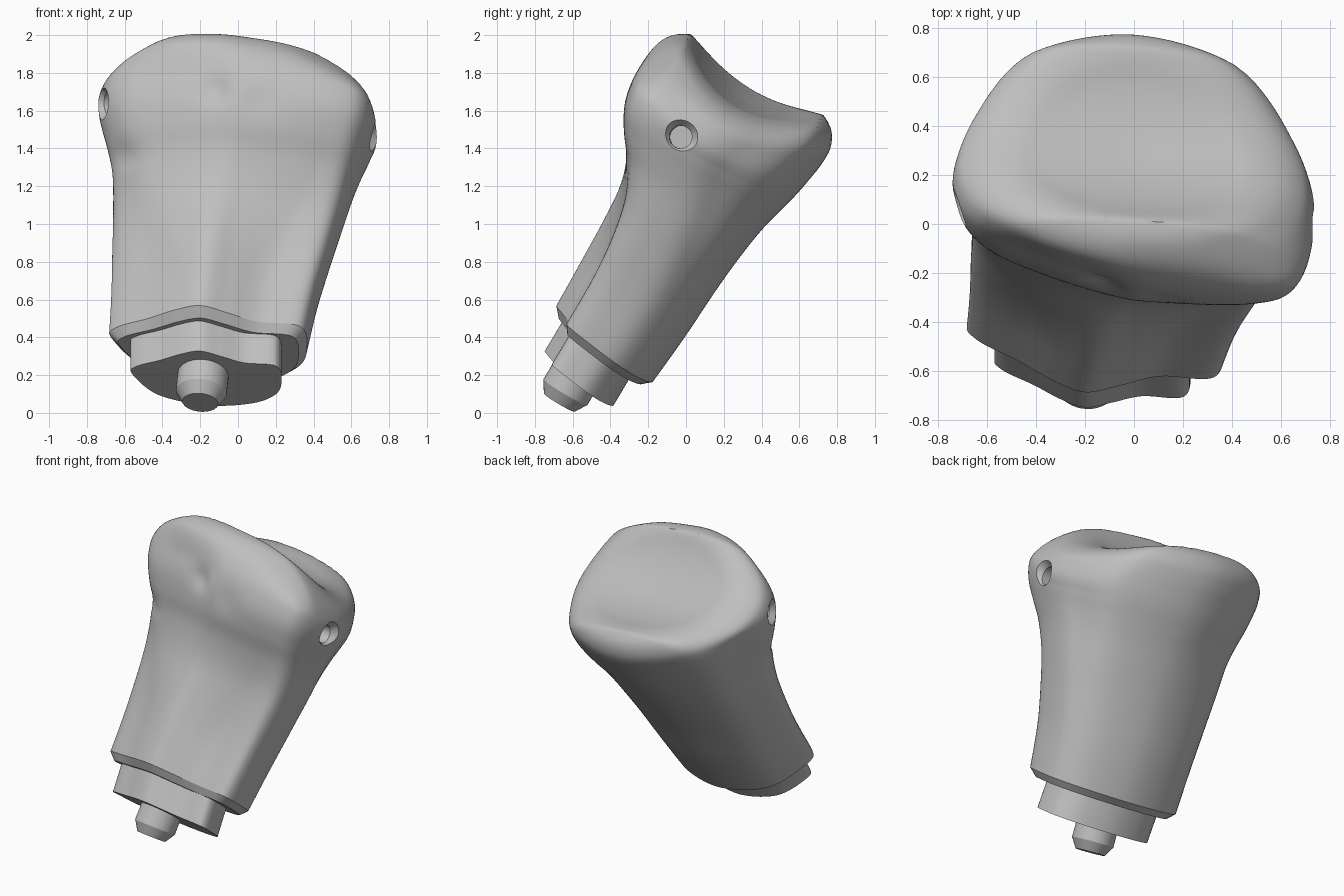
import bpy, bmesh
from math import sin, cos, radians, exp
from mathutils import Vector
from mathutils.bvhtree import BVHTree

cube = bpy.data.objects.get("Cube")
if cube:
    bpy.data.objects.remove(cube, do_unlink=True)

S, C = sin(radians(30.7)), cos(radians(30.7))   # backward lean of the shaft
AXIS = Vector((0.09, S, C)).normalized()

grey = bpy.data.materials.new("matte grey")
grey.use_nodes = True
grey.diffuse_color = (0.52, 0.52, 0.52, 1)
grey.node_tree.nodes["Principled BSDF"].inputs["Base Color"].default_value = (0.52, 0.52, 0.52, 1)


def clamp(v):
    return max(0.0, min(1.0, v))


def smooth(lo, hi, v):
    t = clamp((v - lo) / (hi - lo))
    return t * t * (3 - 2 * t)


def spline(pts, steps, closed):
    """Catmull-Rom curve through tuples of any size."""
    n, out = len(pts), []
    pick = (lambda i: pts[i % n]) if closed else (lambda i: pts[max(0, min(n - 1, i))])
    for i in range(n if closed else n - 1):
        p = [pick(i + k) for k in (-1, 0, 1, 2)]
        for s in range(steps):
            t = s / steps
            out.append(tuple(
                0.5 * (2 * b + (c - a) * t + (2 * a - 5 * b + 4 * c - d) * t * t
                       + (3 * b - a - 3 * c + d) * t ** 3)
                for a, b, c, d in zip(*p)))
    return out if closed else out + [pts[-1]]


def place(x, b, level):
    """Leaning frame (sideways, depth, height along shaft) to world."""
    a = level - (0.09 + 0.04 * clamp(level / 1.5)) * (x + 0.15)
    return Vector((x, S * a + C * b, C * a - S * b))


def finish(name, bm):
    bmesh.ops.recalc_face_normals(bm, faces=bm.faces)
    mesh = bpy.data.meshes.new(name)
    bm.to_mesh(mesh)
    bm.free()
    mesh.materials.append(grey)
    ob = bpy.data.objects.new(name, mesh)
    bpy.context.collection.objects.link(ob)
    return ob


def activate(ob):
    bpy.ops.object.select_all(action='DESELECT')
    ob.select_set(True)
    bpy.context.view_layer.objects.active = ob


def shade(ob):
    activate(ob)
    bpy.ops.object.shade_smooth_by_angle(angle=radians(30))


def skin(rings, flat_top=True):
    """Bridge rings of points and close both ends."""
    bm = bmesh.new()
    loops = [[bm.verts.new(p) for p in r] for r in rings]
    n = len(loops[0])
    for lo, hi in zip(loops, loops[1:]):
        for i in range(n):
            j = (i + 1) % n
            bm.faces.new((lo[i], lo[j], hi[j], hi[i]))
    bm.faces.new(loops[0][::-1])
    if flat_top:
        bm.faces.new(loops[-1])
    else:
        mid = bm.verts.new(sum((v.co for v in loops[-1]), Vector()) / n)
        for i in range(n):
            bm.faces.new((loops[-1][i], loops[-1][(i + 1) % n], mid))
    return bm


# Cross-sections of shaft, head and crown, starting at the back
shaft_outline = spline([
    (0, 1), (.6, .8), (.92, .4), (1, -.1), (.93, -.66), (.5, -.69), (.18, -.87),
    (-.09, -1), (-.34, -.84), (-.62, -.55), (-.95, -.24), (-1, .05), (-.65, .75)], 8, True)
head_outline = spline([
    (0, 1), (.66, .73), (.92, .22), (1, -.2), (.93, -.78), (.7, -.97), (.14, -1),
    (-.14, -.93), (-.55, -.76), (-.89, -.54), (-1, -.16), (-.89, .25), (-.65, .74)], 8, True)
crown_outline = spline([
    (0, 1), (.6, .8), (.92, .3), (1, -.2), (.84, -.68), (.48, -.93), (.08, -1),
    (-.22, -.99), (-.55, -.86), (-.86, -.56), (-1, -.15), (-.9, .35), (-.58, .8)], 8, True)


def ring(level, right, left, front, back):
    t, top = smooth(0.35, 1.35, level), smooth(1.42, 1.68, level)
    pts = []
    for low, mid, high in zip(shaft_outline, head_outline, crown_outline):
        uv = Vector(low).lerp(Vector(mid), t).lerp(Vector(high), top)
        x = (left + right) / 2 + uv.x * (left - right) / 2
        b = (front + back) / 2 + uv.y * (back - front) / 2
        # saddle across the crown, and a base cut that drops to the back
        dip = 0.135 * max(0, 1 - ((b + .59) / .41) ** 2) * clamp((level - 1.3) / .44)
        cut = 0.125 * (b + .85) * (1 - smooth(.1, .8, level))
        p = place(x, b, level - dip - cut)
        # shallow dents below the front ridge
        if 1 < level < 1.65 and uv.y < 0:
            for dx, dz, r, depth in ((-.12, 1.71, .07, .03), (.12, 1.66, .09, .015), (-.6, 1.36, .08, .02)):
                p.y += depth * exp(-((p.x - dx) ** 2 + (p.z - dz) ** 2) / r ** 2)
        pts.append(p)
    return pts


# Bone body: height, right, left, front, back
levels = [
    (.13, -.67, .365, -.88, -.235),
    (.40, -.657, .42, -.887, -.21),
    (.65, -.66, .49, -.9, -.195),
    (.87, -.665, .555, -.925, -.175),
    (1.05, -.67, .61, -.985, -.15),
    (1.18, -.695, .66, -1.06, -.12),
    (1.30, -.725, .71, -1.115, -.09),
    (1.41, -.738, .735, -1.14, -.07),
    (1.52, -.735, .725, -1.145, -.055),
    (1.62, -.70, .69, -1.125, -.06),
    (1.70, -.61, .61, -1.07, -.11),
    (1.74, -.50, .50, -.99, -.21),
    (1.74, -.37, .37, -.89, -.32),
    (1.735, -.2, .2, -.75, -.45),
    (1.73, -.06, .06, -.64, -.55)]
rings = [ring(.085, -.625, .32, -.835, -.28)] + [ring(*l) for l in spline(levels, 6, False)]
bm = skin(rings, flat_top=False)
bmesh.ops.recalc_face_normals(bm, faces=bm.faces)
tree = BVHTree.FromBMesh(bm)
body = finish("bone_body", bm)


def lathe(origin, direction, profile, sides=40):
    turn = direction.to_track_quat('Z', 'Y')
    return skin([[origin + turn @ Vector((r * cos(radians(360 * i / sides)),
                                          r * sin(radians(360 * i / sides)), h))
                  for i in range(sides)] for r, h in profile])


# Countersunk side sockets
for side, y, z, forward in ((1, -.03, 1.46, -.04), (-1, .07, 1.64, -.4)):
    hit = tree.ray_cast(Vector((side * 2, y, z)), Vector((-side, 0, 0)))[0]
    cutter = finish("socket_cutter", lathe(
        hit, Vector((side, forward, 0)).normalized(),
        [(.06, -.14), (.06, -.04), (.092, 0), (.105, .1)]))
    cutter.hide_render = True
    mod = body.modifiers.new("socket", 'BOOLEAN')
    mod.operation, mod.object, mod.solver = 'DIFFERENCE', cutter, 'EXACT'
    activate(body)
    bpy.ops.object.modifier_apply(modifier=mod.name)
    bpy.data.objects.remove(cutter, do_unlink=True)
shade(body)

# Stepped block under the shaft
shade(finish("lower_block", skin([ring(l, -.56, .23, -.81, -.35) for l in (-.1, .11)])))

# Round peg with a chamfered tip
tip = place(-.2, -.605, -.3)
shade(finish("locating_peg", lathe(tip, AXIS, [(.095, 0), (.135, .065), (.135, .25)])))
